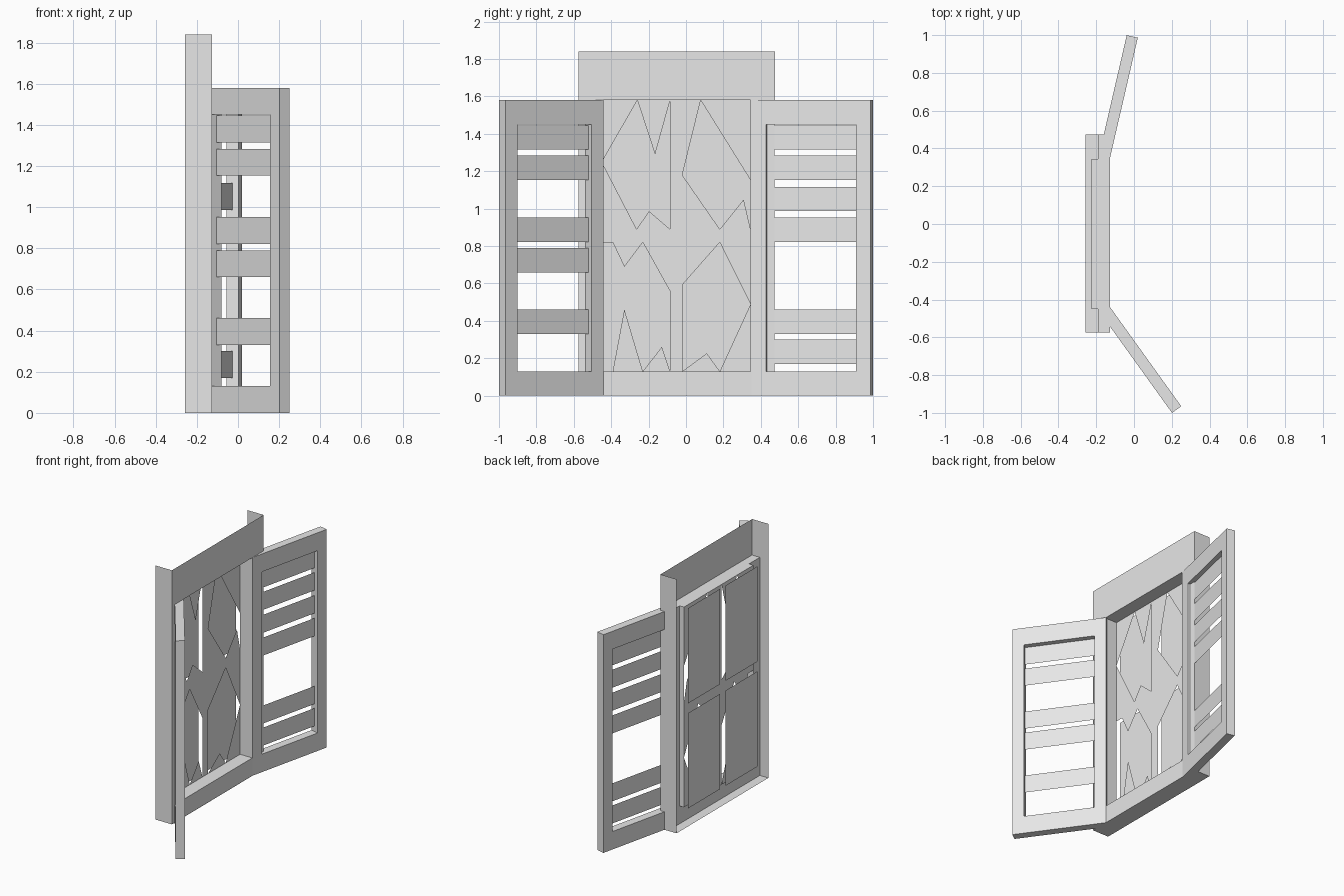
import bpy, bmesh
from mathutils import Vector

cube = bpy.data.objects.get("Cube")
if cube:
    bpy.data.objects.remove(cube, do_unlink=True)

grey = bpy.data.materials.new("plain_grey")
grey.use_nodes = True
grey.diffuse_color = (0.8, 0.8, 0.8, 1)
grey.node_tree.nodes["Principled BSDF"].inputs["Base Color"].default_value = (0.8, 0.8, 0.8, 1)


def sheet(name, polygons, thickness=0):
    """Flat polygons as one object, optionally thickened about their middle."""
    bm = bmesh.new()
    for polygon in polygons:
        bm.faces.new([bm.verts.new(p) for p in polygon])
    bmesh.ops.remove_doubles(bm, verts=bm.verts[:], dist=0.0005)
    mesh = bpy.data.meshes.new(name)
    bm.to_mesh(mesh)
    bm.free()
    mesh.materials.append(grey)
    obj = bpy.data.objects.new(name, mesh)
    bpy.context.scene.collection.objects.link(obj)
    if thickness:
        mod = obj.modifiers.new("thickness", "SOLIDIFY")
        mod.thickness = thickness
        mod.offset = 0
    return obj


def rect(a, b, low, high):
    return [(a, low), (b, low), (b, high), (a, high)]


def on_wall(x, points):
    return [(x, y, z) for y, z in points]


# Main levels: depth of each layer, wall outline and window opening
FRONT, JAMB_BACK, GLASS, BACK = -0.127, -0.19, -0.225, -0.257
Y0, Y1, TOP, HEAD = -0.575, 0.475, 1.84, 1.58
W0, W1, SILL = -0.45, 0.345, 0.13

# Open-backed casing: header, two side returns and floor
sheet("header_panel", [on_wall(FRONT, rect(Y0, Y1, HEAD, TOP))])
for name, y in (("right_return", Y0), ("left_return", Y1)):
    sheet(name, [[(BACK, y, 0), (FRONT, y, 0), (FRONT, y, TOP), (BACK, y, TOP)]])
sheet("floor_plate", [[(BACK, Y0, 0), (BACK, Y1, 0), (FRONT, Y1, 0), (FRONT, Y0, 0)]])

# Jambs and sill in one U-shaped surround
e = 0.001
surround = [(Y0 + e, e), (Y1 - e, e), (Y1 - e, HEAD), (W1, HEAD),
            (W1, SILL), (W0, SILL), (W0, HEAD), (Y0 + e, HEAD)]
sheet("window_surround", [on_wall((FRONT + JAMB_BACK) / 2, surround)], FRONT - JAMB_BACK)

# Lining of the opening: deeper than the jambs, full depth under the header
ring = rect(W0, W1, SILL, HEAD)
lining = []
for i, (p, q) in enumerate(zip(ring, ring[1:] + ring[:1])):
    start = FRONT if i == 2 else JAMB_BACK
    lining.append([(start, *p), (start, *q), (GLASS, *q), (GLASS, *p)])
sheet("window_lining", lining)

# Glazing bars: one upright and a crossbar
M0, M1, C0, C1 = -0.085, -0.02, 0.82, 0.89
bars = [rect(M0, M1, SILL, HEAD), rect(W0, M0, C0, C1), rect(M1, W1, C0, C1)]
sheet("glazing_bars", [on_wall(GLASS, bar) for bar in bars])

# Outline of the broken hole in each pane, as fractions of the pane
holes = {
    "upper_right": (W0, M0, C1, HEAD, [(0, .52), (.52, 1), (.78, .58), (1, 1), (1, 0),
                                       (.69, .14), (.51, 0)]),
    "lower_right": (W0, M0, SILL, C0, [(0, 1), (.16, 1), (.33, .81), (.6, 1), (1, .62), (1, 0),
                                       (.88, .19), (.6, 0), (.33, .48), (.16, 0), (0, 0)]),
    "upper_left": (M1, W1, C1, HEAD, [(.27, 1), (1, .38), (1, 0), (.9, .23), (.55, 0), (0, .42)]),
    "lower_left": (M1, W1, SILL, C0, [(0, .67), (.55, 1), (1, .52), (.55, 0), (.36, .14), (0, 0)]),
}


def is_edge(t):
    return t in (0, 1)


def shards(hole):
    """Triangles left between the hole and the pane border."""
    found = []
    for i, p in enumerate(hole):
        before, after = hole[i - 1], hole[(i + 1) % len(hole)]
        if not (is_edge(p[0]) or is_edge(p[1])):
            found.append([before, p, after])
        elif is_edge(after[0]) or is_edge(after[1]):
            corner = tuple(a if is_edge(a) else b for a, b in zip(p, after))
            area = ((corner[0] - p[0]) * (after[1] - p[1])
                    - (corner[1] - p[1]) * (after[0] - p[0]))
            if abs(area) > e:
                found.append([p, corner, after])
    return found


# Broken glass, with a closed board behind each pane
for name, (a, b, low, high, hole) in holes.items():
    pieces = [[(a + u * (b - a), low + v * (high - low)) for u, v in tri] for tri in shards(hole)]
    sheet(name + "_shards", [on_wall(GLASS, tri) for tri in pieces])
    sheet(name + "_board", [on_wall(BACK, rect(a, b, low, high))])


def shutter(name, hinge, tip, side, slat_bottoms):
    """Mitred frame from hinge to tip with thin slats; some slats are missing."""
    hinge, tip = Vector((*hinge, 0)), Vector((*tip, 0))
    along = (tip - hinge).normalized()
    out = Vector((-along.y, along.x, 0)) * side
    depth, stile, length = 0.06, 0.08, (tip - hinge).length

    def place(points):
        return [hinge + along * s + out * depth / 2 + Vector((0, 0, z)) for s, z in points]

    outer = place(rect(0, length, 0, HEAD))
    inner = place(rect(stile, length - stile, SILL, HEAD - SILL))
    sides = [[outer[i], outer[(i + 1) % 4], inner[(i + 1) % 4], inner[i]] for i in range(4)]
    sheet(name + "_frame", sides, depth)
    sheet(name + "_slats", [place(rect(stile, length - stile, z, z + 0.13)) for z in slat_bottoms])


shutter("right_shutter", (FRONT, -0.44), (0.25, -0.965), -1, (1.315, 1.153, 0.822, 0.66, 0.33))
shutter("left_shutter", (FRONT, 0.35), (0.02, 0.986), 1, (1.315, 1.153, 0.987, 0.822, 0.33, 0.17))
